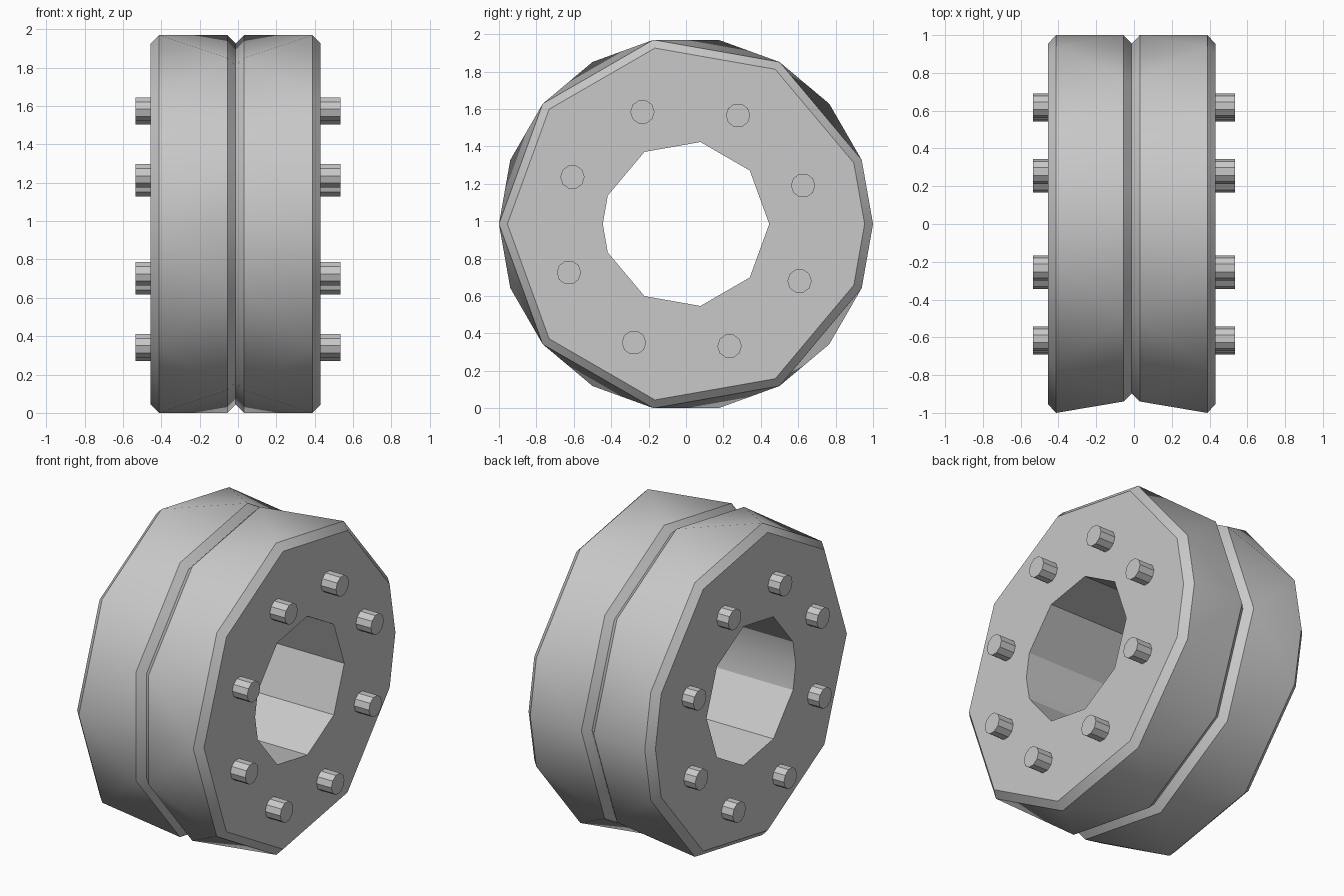
import bpy
import bmesh
from math import cos, sin, pi, radians
from mathutils import Matrix

if "Cube" in bpy.data.objects:
    bpy.data.objects.remove(bpy.data.objects["Cube"])

CENTRE = (-0.012, 0, 0.985)

grey = bpy.data.materials.new("light grey")
grey.use_nodes = True
grey.diffuse_color = (0.58, 0.58, 0.58, 1)
grey.node_tree.nodes["Principled BSDF"].inputs["Base Color"].default_value = (0.58, 0.58, 0.58, 1)


def make_object(name, bm, location):
    mesh = bpy.data.meshes.new(name)
    bm.to_mesh(mesh)
    bm.free()
    mesh.materials.append(grey)
    obj = bpy.data.objects.new(name, mesh)
    obj.location = location
    bpy.context.collection.objects.link(obj)
    return obj


def finish(obj):
    bpy.ops.object.select_all(action="DESELECT")
    obj.select_set(True)
    bpy.context.view_layer.objects.active = obj
    bpy.ops.object.shade_smooth_by_angle(angle=radians(30))


# Wheel body: one quarter of staggered nine-sided rings, mirrored twice
SHOULDER = [180, 140, 100, 60, 20, 0]
STAGGERED = [180, 160, 120, 80, 40, 0]
bm = bmesh.new()


def half_ring(x, radius, angles, flat_start=False):
    verts = []
    for a in angles:
        r = radius * cos(pi / 9) if flat_start and a == 180 else radius
        z = 0 if a in (0, 180) else r * sin(radians(a))
        verts.append(bm.verts.new((x, r * cos(radians(a)), z)))
    return verts


rings = [
    half_ring(0, 0.445, STAGGERED),          # hole centre
    half_ring(0.443, 0.445, STAGGERED),      # hole rim
    half_ring(0.443, 0.955, SHOULDER),       # side plate edge
    half_ring(0.40, 1.0, SHOULDER),          # shoulder
    half_ring(0.043, 1.0, STAGGERED, True),  # groove lip
    half_ring(0, 0.955, STAGGERED, True),    # groove bottom
]
for k, (a, b) in enumerate(zip(rings, rings[1:])):
    for i in range(len(SHOULDER) - 1):
        if k == 3:  # tread facets
            bm.faces.new((a[i], a[i + 1], b[i + 1]))
            bm.faces.new((a[i], b[i + 1], b[i]))
        else:
            bm.faces.new((a[i], a[i + 1], b[i + 1], b[i]))

for axis, vec in ((0, (-1, 1, 1)), (2, (1, 1, -1))):
    copy = bmesh.ops.duplicate(bm, geom=bm.verts[:] + bm.edges[:] + bm.faces[:])["geom"]
    moved = [g for g in copy if isinstance(g, bmesh.types.BMVert)]
    bmesh.ops.scale(bm, vec=vec, verts=moved)
bmesh.ops.remove_doubles(bm, verts=bm.verts[:], dist=0.0005)
bmesh.ops.recalc_face_normals(bm, faces=bm.faces[:])
finish(make_object("wheel_body", bm, CENTRE))

# Bolts: rods through the body, showing on both sides
for i in range(8):
    angle = radians(20.4 + 45 * i)
    bm = bmesh.new()
    bmesh.ops.create_cone(bm, cap_ends=True, segments=10, radius1=0.065,
                          radius2=0.065, depth=1.07,
                          matrix=Matrix.Rotation(pi / 2, 4, "Y"))
    finish(make_object(f"bolt_{i + 1}", bm,
                       (0, 0.668 * cos(angle), 0.958 + 0.668 * sin(angle))))
